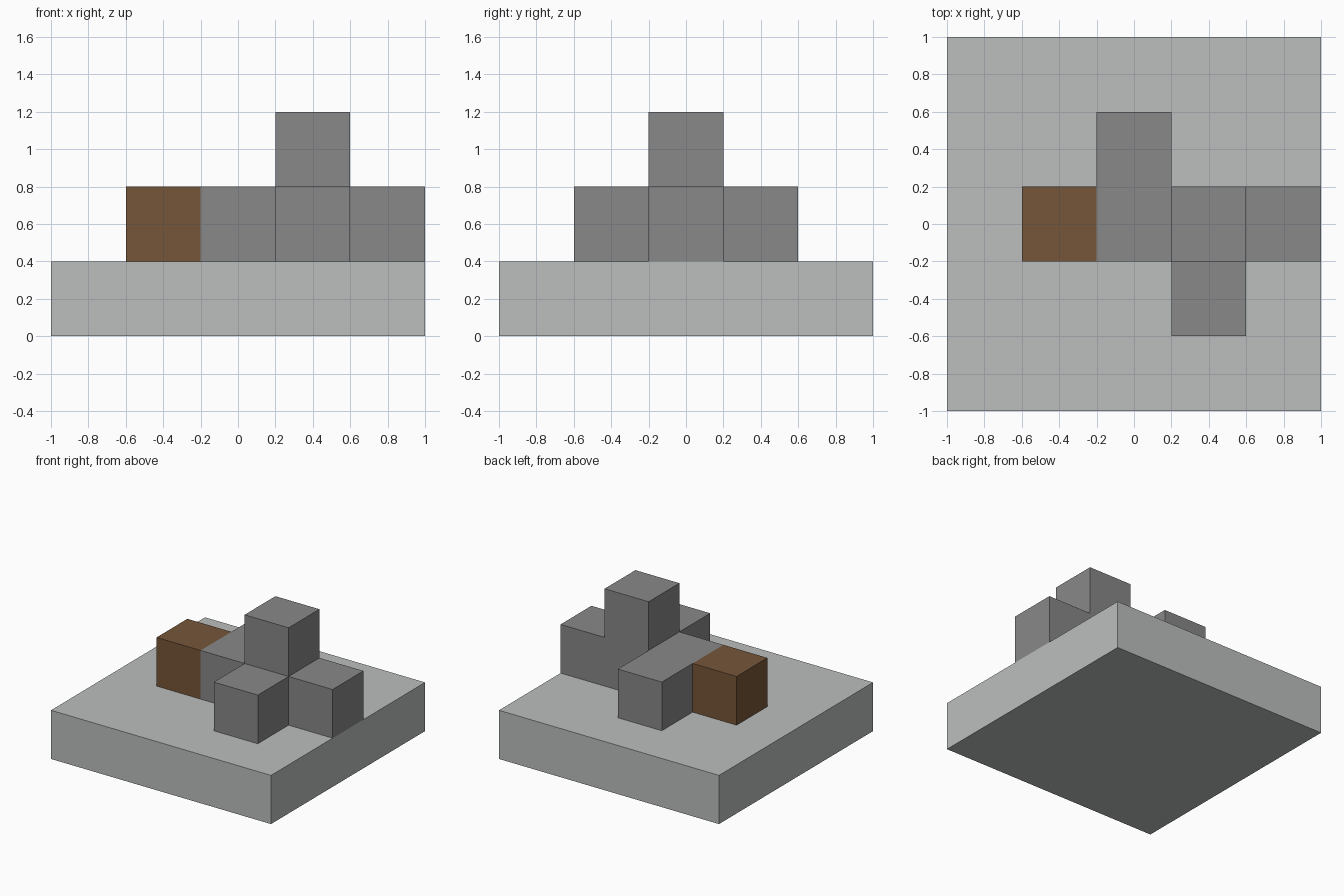
import bpy
import bmesh
from mathutils import Vector

default_cube = bpy.data.objects.get("Cube")
if default_cube:
    bpy.data.objects.remove(default_cube, do_unlink=True)

UNIT = 0.4  # edge of one block


def material(name, colour):
    mat = bpy.data.materials.new(name)
    mat.use_nodes = True
    rgba = (*colour, 1.0)
    mat.diffuse_color = rgba
    mat.node_tree.nodes["Principled BSDF"].inputs["Base Color"].default_value = rgba
    return mat


def add_object(name, bm, mat):
    mesh = bpy.data.meshes.new(name)
    bm.to_mesh(mesh)
    bm.free()
    mesh.materials.append(mat)
    obj = bpy.data.objects.new(name, mesh)
    bpy.context.collection.objects.link(obj)
    return obj


def add_blocks(name, cells, solid, mat):
    """Join unit blocks into one shell, dropping faces buried against a neighbour or the slab."""
    bm = bmesh.new()
    for cell in cells:
        centre = Vector(cell) * UNIT + Vector((0, 0, UNIT / 2))
        verts = bmesh.ops.create_cube(bm, size=UNIT)["verts"]
        bmesh.ops.translate(bm, verts=verts, vec=centre)
        buried = []
        for face in {f for v in verts for f in v.link_faces}:
            face.normal_update()
            beside = tuple(round(c + n) for c, n in zip(cell, face.normal))
            if beside in solid or beside[2] == 0:
                buried.append(face)
        bmesh.ops.delete(bm, geom=buried, context="FACES")
    bmesh.ops.remove_doubles(bm, verts=bm.verts, dist=0.001)
    bmesh.ops.dissolve_limit(bm, angle_limit=0.01, verts=bm.verts, edges=bm.edges)
    return add_object(name, bm, mat)


pale_grey = material("pale grey", (0.497, 0.521, 0.515))
mid_grey = material("mid grey", (0.246, 0.246, 0.246))
brown = material("brown", (0.181, 0.092, 0.041))

# Square slab underneath
bm = bmesh.new()
bmesh.ops.create_cube(bm, size=1)
bmesh.ops.scale(bm, verts=bm.verts, vec=(2, 2, UNIT))
bmesh.ops.translate(bm, verts=bm.verts, vec=(0, 0, UNIT / 2))
add_object("base_slab", bm, pale_grey)

# Grey cluster with one raised block, and a brown block at its end
grey_cells = [(0, 0, 1), (0, 1, 1), (1, 0, 1), (2, 0, 1), (1, -1, 1), (1, 0, 2)]
brown_cells = [(-1, 0, 1)]
solid = set(grey_cells + brown_cells)
add_blocks("grey_blocks", grey_cells, solid, mid_grey)
add_blocks("brown_block", brown_cells, solid, brown)
